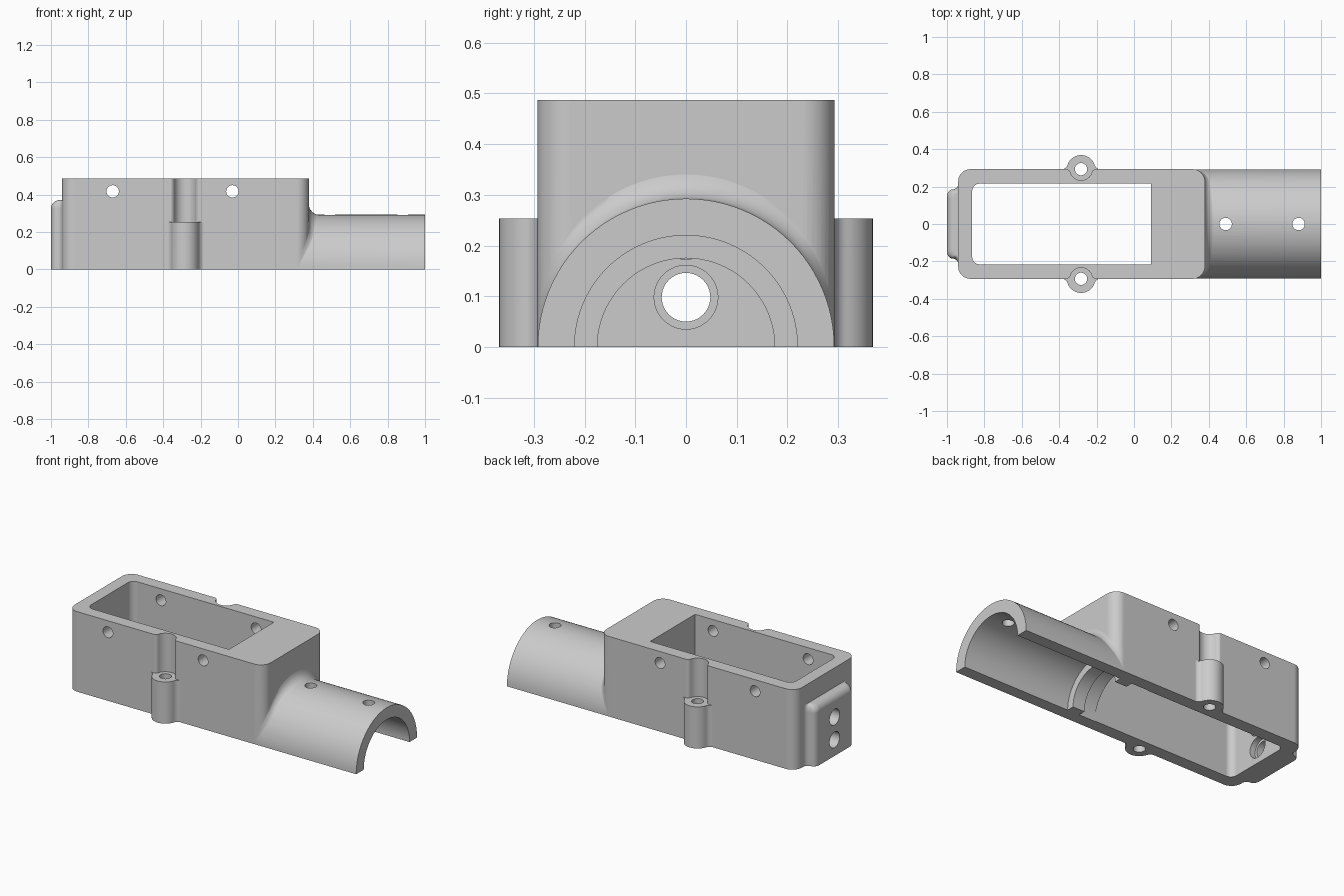
import bpy, bmesh
from math import sin, cos, pi, sqrt, atan2, radians

if "Cube" in bpy.data.objects:
    bpy.data.objects.remove(bpy.data.objects["Cube"])

W, TOP = 0.293, 0.487
X0, X1 = -0.94, 0.379
RC = 0.065        # vertical corner radius
EAR_X = -0.283


def loft(name, rings):
    """Closed solid through rings with equal point counts."""
    bm = bmesh.new()
    rows = [[bm.verts.new(p) for p in ring] for ring in rings]
    n = len(rows[0])
    for a, b in zip(rows, rows[1:]):
        for i in range(n):
            j = (i + 1) % n
            bm.faces.new((a[i], a[j], b[j], b[i]))
    bm.faces.new(rows[0][::-1])
    bm.faces.new(rows[-1])
    bmesh.ops.recalc_face_normals(bm, faces=bm.faces)
    me = bpy.data.meshes.new(name)
    bm.to_mesh(me)
    bm.free()
    ob = bpy.data.objects.new(name, me)
    bpy.context.collection.objects.link(ob)
    return ob


def prism(name, pts, z0, z1):
    return loft(name, [[(x, y, z) for x, y in pts] for z in (z0, z1)])


def rod(name, axis, r, a, b, c=(0, 0), n=40):
    """Cylinder along an axis; c holds the other two coordinates in order."""
    rings = []
    for t in (a, b):
        ring = []
        for i in range(n):
            p = [c[0] + r * cos(2 * pi * i / n), c[1] + r * sin(2 * pi * i / n)]
            p.insert("xyz".index(axis), t)
            ring.append(p)
        rings.append(ring)
    return loft(name, rings)


def half_rod(name, r, a, b, n=48):
    """Upper half cylinder along x, flat on z = 0."""
    arc = [(r * cos(pi * i / n), r * sin(pi * i / n) if i < n else 0) for i in range(n + 1)]
    return loft(name, [[(x, y, z) for y, z in arc] for x in (a, b)])


def rounded_rect(x0, x1, w, r_left, r_right, n=10):
    pts = []
    for sx, sy, a in ((1, 1, 0), (-1, 1, 90), (-1, -1, 180), (1, -1, 270)):
        r = r_right if sx > 0 else r_left
        cx, cy = (x1 - r if sx > 0 else x0 + r), sy * (w - r)
        for k in range(n + 1 if r else 1):
            t = radians(a + 90 * k / n)
            pts.append((cx + r * cos(t), cy + r * sin(t)))
    return pts


def lobe(r, f, wall, out, side):
    """Round lobe blended into the side wall; out=1 bulges, out=-1 recesses."""
    dx = sqrt((r + f) ** 2 - f * f)
    a = atan2(f, dx)
    half = []
    for k in range(9):
        t = 1.5 * pi + (a - pi / 2) * k / 8
        half.append((dx + f * cos(t), f + f * sin(t)))
    for k in range(1, 13):
        t = a + (pi / 2 - a) * k / 12
        half.append((r * cos(t), r * sin(t)))
    pts = half + [(-u, v) for u, v in half[-2::-1]] + [(-dx, -0.04), (dx, -0.04)]
    return [(EAR_X + u, side * (wall + out * v)) for u, v in pts]


def boolean(target, tool, op):
    m = target.modifiers.new("cut", 'BOOLEAN')
    m.operation, m.solver, m.object = op, 'EXACT', tool
    bpy.context.view_layer.objects.active = target
    bpy.ops.object.modifier_apply(modifier=m.name)
    bpy.data.objects.remove(tool)


# --- solid parts -----------------------------------------------------------
housing = prism("housing", rounded_rect(X0, X1, W, RC, RC), 0, TOP)
adds = [half_rod("tube", 0.2925, 0.2, 1.0)]


def end_face_x(y):
    d = max(0, abs(y) - (W - RC))
    return X1 - RC + sqrt(max(0, RC * RC - d * d))


# concave blend where the tube meets the box, fading out towards the sides
rings = []
for i in range(61):
    th = pi * i / 60
    c, s = cos(th), (sin(th) if 0 < i < 60 else 0)
    f = max(0.004, 0.06 * s ** 1.2)
    limit = 0.2925 / max(abs(c), 0.01)
    ring = []
    for k in range(9):
        ph = pi / 2 * k / 8
        rad = min(0.291 + f - f * cos(ph), limit)
        ring.append((end_face_x(rad * c) + f - f * sin(ph) - 0.001, rad * c, rad * s))
    for x, rad in ((0.25, min(0.291 + f, limit)), (0.25, 0.26), (ring[0][0], 0.26)):
        ring.append((x, rad * c, rad * s))
    rings.append(ring)
adds.append(loft("tube_blend", rings))

# cable boss on the left end: flared sides, rounded top
quarter = [pi / 16 * k for k in range(9)]
s_curve = [(0.03 * (1 - cos(t)), 0.215 - 0.03 * sin(t)) for t in quarter]
s_curve += [(0.03 + 0.03 * sin(t), 0.145 + 0.04 * cos(t)) for t in quarter[1:]]
rings = []
for z, ph in [(0, 0)] + [(0.325 + 0.045 * sin(t), t) for t in quarter]:
    drop = 1 - cos(ph)
    scale = (0.06 - 0.045 * drop) / 0.06
    half = [(X0 - d * scale, y - 0.02 * drop) for d, y in s_curve]
    loop = [(-0.9, half[0][1])] + half + [(x, -y) for x, y in half[::-1]] + [(-0.9, -half[0][1])]
    rings.append([(x, y, z) for x, y in loop])
adds.append(loft("cable_boss", rings))

# screw ears on both sides
for s in (1, -1):
    adds.append(prism("screw_ear", lobe(0.076, 0.035, 0.2925, 1, s), 0, 0.253))
for part in adds:
    boolean(housing, part, 'UNION')

# --- openings --------------------------------------------------------------
cuts = [
    prism("cavity", rounded_rect(-0.865, 0.09, 0.216, 0.04, 0), -0.2, 0.6),
    rod("rib_bore", 'x', 0.175, 0.0, 0.5, n=80),
    rod("inner_bore", 'x', 0.219, 0.087, 0.2, n=96),
    rod("tube_bore", 'x', 0.22, 0.28, 1.1, n=96),
]
for s in (1, -1):
    cuts.append(prism("screw_recess", lobe(0.06, 0.025, 0.2935, -1, s), 0.253, 0.6))
    cuts.append(rod("ear_hole", 'z', 0.033, -0.2, 0.4, (EAR_X, s * W)))
for x in (-0.67, -0.03):
    cuts.append(rod("side_hole", 'y', 0.033, -0.5, 0.5, (x, 0.417)))
for x in (0.49, 0.88):
    cuts.append(rod("tube_hole", 'z', 0.033, 0.1, 0.5, (x, 0)))
for z in (0.098, 0.236):
    cuts.append(rod("cable_hole", 'x', 0.048, -1.1, -0.8, (0, z)))
    cuts.append(rod("cable_seat", 'x', 0.063, -0.9, -0.8, (0, z)))
for tool in cuts:
    boolean(housing, tool, 'DIFFERENCE')

# --- finish ----------------------------------------------------------------
mat = bpy.data.materials.new("plain grey")
mat.diffuse_color = (0.6, 0.6, 0.6, 1)
mat.use_nodes = True
mat.node_tree.nodes["Principled BSDF"].inputs["Base Color"].default_value = mat.diffuse_color
housing.data.materials.clear()
housing.data.materials.append(mat)
bpy.ops.object.select_all(action='DESELECT')
housing.select_set(True)
bpy.context.view_layer.objects.active = housing
bpy.ops.object.shade_smooth_by_angle(angle=radians(30))
even = housing.modifiers.new("even_shading", 'WEIGHTED_NORMAL')
even.keep_sharp = True
